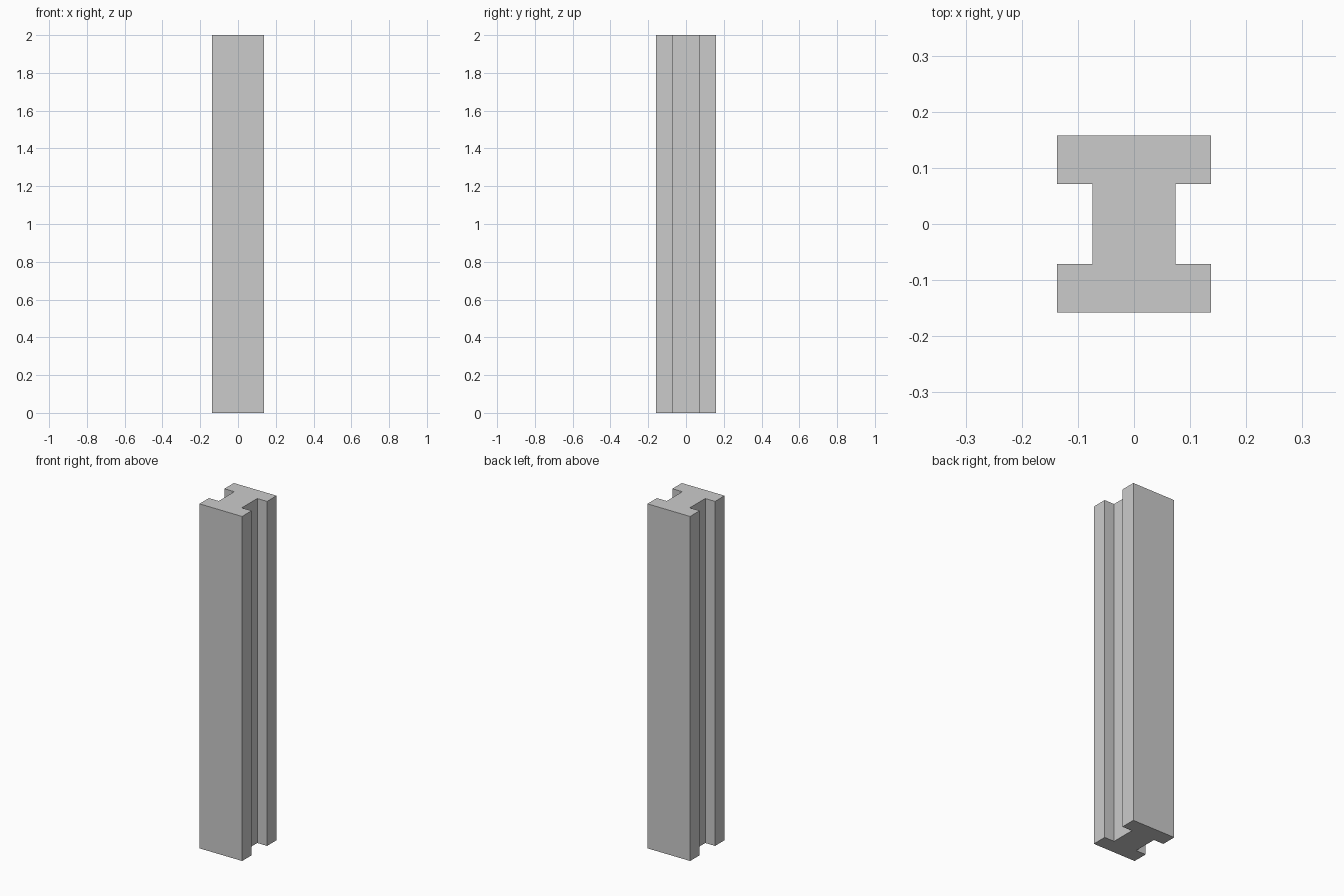
import bpy, bmesh

if "Cube" in bpy.data.objects:
    bpy.data.objects.remove(bpy.data.objects["Cube"])

HEIGHT = 2.0
FLANGE_X, WEB_X = 0.137, 0.074   # half widths
OUTER_Y, INNER_Y = 0.158, 0.071  # half depths

# I-shaped cross-section: right side, then its mirror, counter-clockwise
right = [(FLANGE_X, -OUTER_Y), (FLANGE_X, -INNER_Y), (WEB_X, -INNER_Y),
         (WEB_X, INNER_Y), (FLANGE_X, INNER_Y), (FLANGE_X, OUTER_Y)]
profile = right + [(-x, -y) for x, y in right]

# Extrude the section upward into the beam
bm = bmesh.new()
base = bm.faces.new([bm.verts.new((x, y, 0)) for x, y in profile])
ext = bmesh.ops.extrude_face_region(bm, geom=[base], use_keep_orig=True)
top = [g for g in ext["geom"] if isinstance(g, bmesh.types.BMVert)]
bmesh.ops.translate(bm, verts=top, vec=(0, 0, HEIGHT))
bmesh.ops.recalc_face_normals(bm, faces=bm.faces)

mesh = bpy.data.meshes.new("i_beam")
bm.to_mesh(mesh)
bm.free()
bpy.context.collection.objects.link(bpy.data.objects.new("i_beam", mesh))
